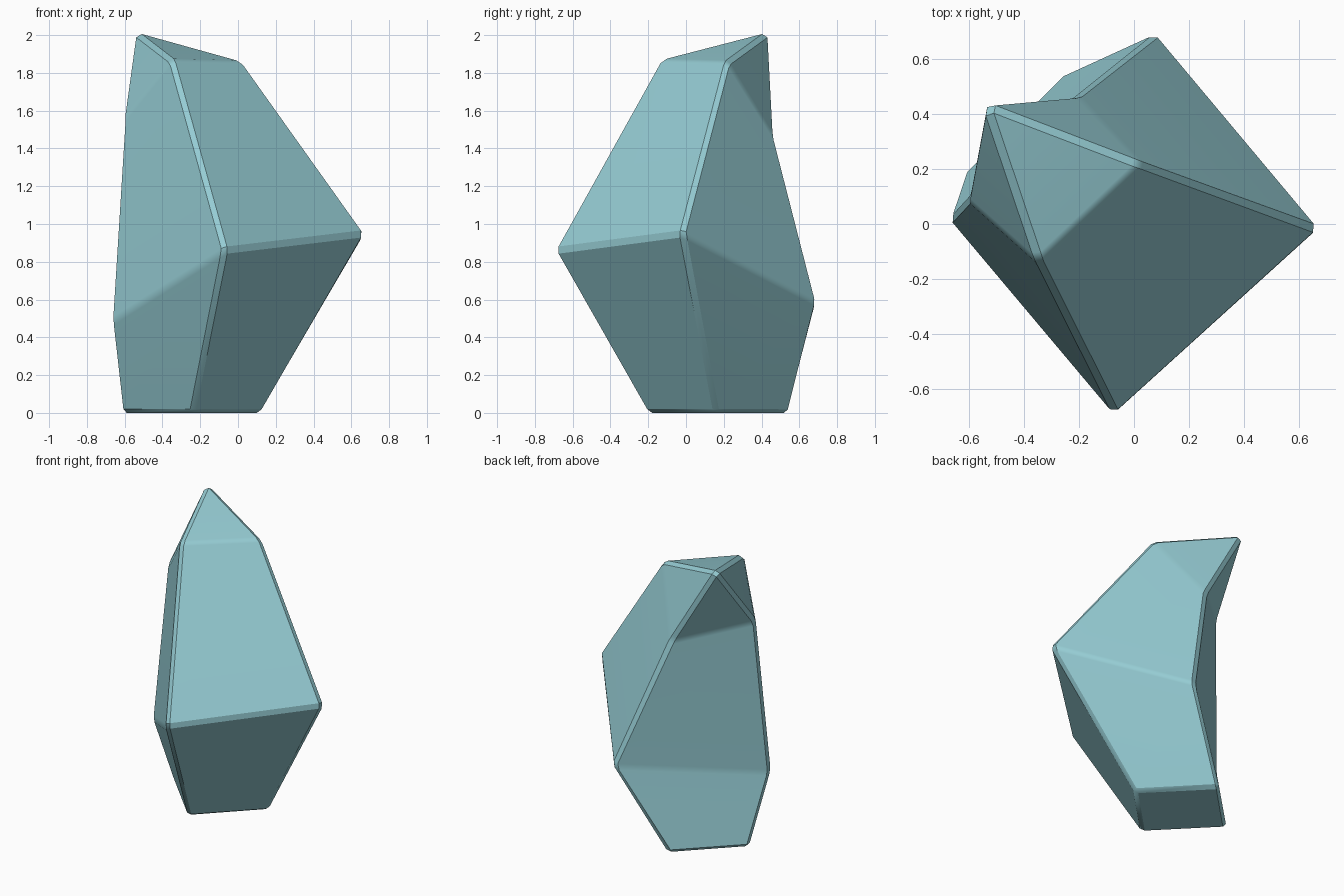
import bpy
import bmesh
import math

cube = bpy.data.objects.get("Cube")
if cube:
    bpy.data.objects.remove(cube, do_unlink=True)

# One pale teal mineral colour
teal = bpy.data.materials.new("pale_teal")
teal.use_nodes = True
colour = (0.30, 0.60, 0.65, 1.0)
teal.diffuse_color = colour
teal.node_tree.nodes["Principled BSDF"].inputs["Base Color"].default_value = colour

# Four-cornered rings, each listed front, right, back, left
base = [(-0.24, -0.21, 0), (0.13, 0.16, 0), (-0.25, 0.55, 0), (-0.62, 0.18, 0)]
waist = [(-0.07, -0.70, 0.86), (0.68, -0.02, 0.95), (0.08, 0.70, 0.58), (-0.675, 0.02, 0.48)]
shoulder = [(-0.35, -0.14, 1.87), (0.03, 0.22, 1.86), (-0.21, 0.47, 1.45), (-0.61, 0.09, 1.55)]
tip_point = (-0.545, 0.44, 2.02)

# Leaning crystal: bridge the rings and close them with a tip
bm = bmesh.new()
rings = [[bm.verts.new(p) for p in ring] for ring in (base, waist, shoulder)]
tip = bm.verts.new(tip_point)
bm.faces.new(rings[0][::-1])
for i in range(4):
    j = (i + 1) % 4
    for low, high in zip(rings, rings[1:]):
        bm.faces.new((low[i], low[j], high[j], high[i]))
    bm.faces.new((rings[-1][i], rings[-1][j], tip))
bmesh.ops.recalc_face_normals(bm, faces=bm.faces)

mesh = bpy.data.meshes.new("crystal")
bm.to_mesh(mesh)
bm.free()
crystal = bpy.data.objects.new("crystal", mesh)
bpy.context.collection.objects.link(crystal)
mesh.materials.append(teal)

# Narrow chamfers on the edges
bevel = crystal.modifiers.new("chamfer", "BEVEL")
bevel.width = 0.022
bevel.segments = 1
bevel.limit_method = "ANGLE"
bevel.angle_limit = math.radians(10)

bpy.context.view_layer.objects.active = crystal
crystal.select_set(True)
bpy.ops.object.modifier_apply(modifier=bevel.name)
bpy.ops.object.shade_smooth_by_angle(angle=math.radians(30))

# Keep the broad facets flat, blending only at the chamfers
weighted = crystal.modifiers.new("flat_facets", "WEIGHTED_NORMAL")
weighted.keep_sharp = True
